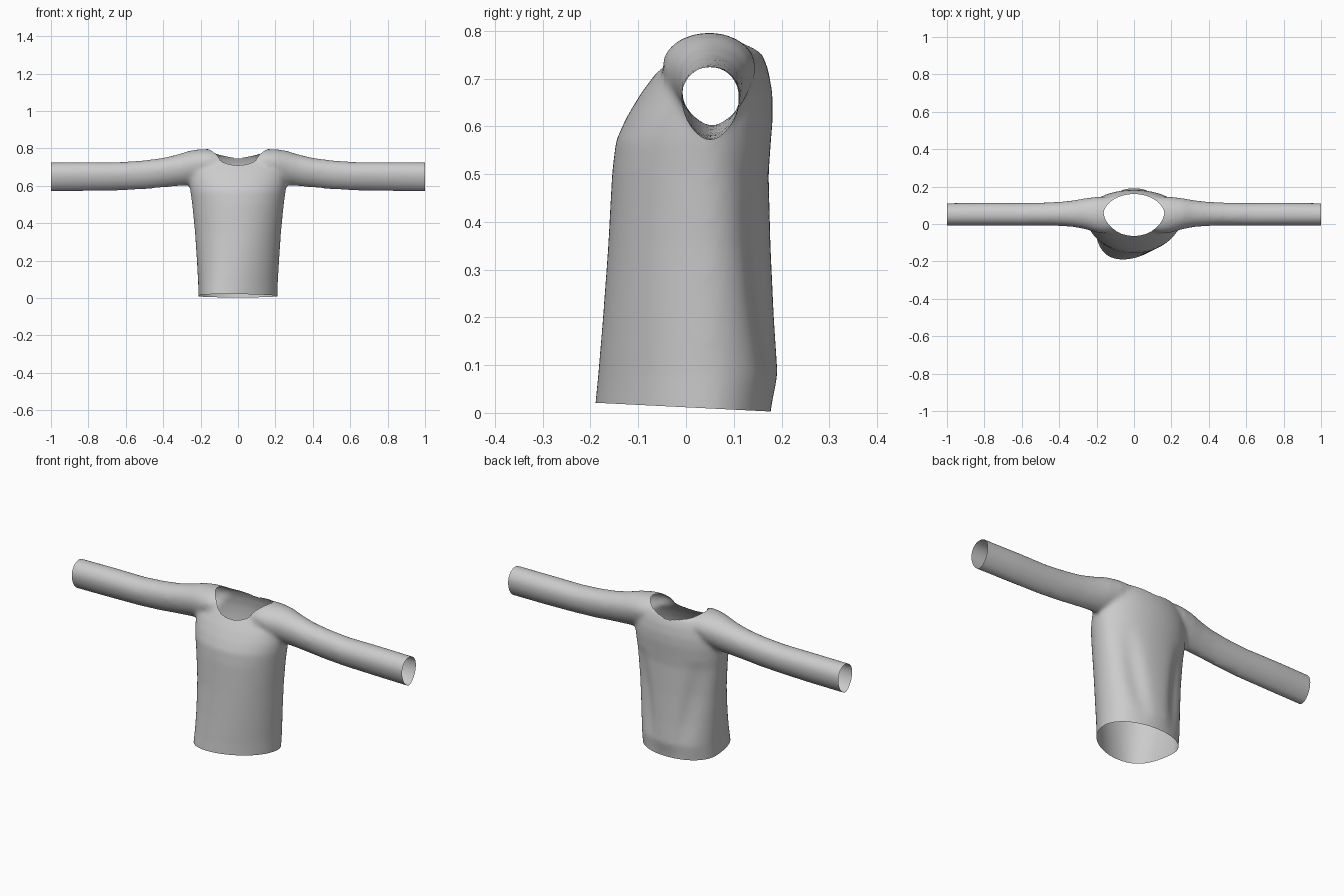
import bpy, bmesh, math
from mathutils import Vector

if "Cube" in bpy.data.objects:
    bpy.data.objects.remove(bpy.data.objects["Cube"])

cloth = bpy.data.materials.new("grey cloth")
cloth.use_nodes = True
grey = (0.6, 0.6, 0.6, 1)
cloth.diffuse_color = grey
cloth.node_tree.nodes["Principled BSDF"].inputs["Base Color"].default_value = grey

SIDES = 64
ANGLES = [2 * math.pi * i / SIDES for i in range(SIDES)]


def power(v, e):
    return math.copysign(abs(v) ** e, v)


def loft(bm, rings):
    """Closed skin through a list of rings."""
    loops = [[bm.verts.new(p) for p in ring] for ring in rings]
    for a, b in zip(loops, loops[1:]):
        for i in range(SIDES):
            j = (i + 1) % SIDES
            bm.faces.new((a[i], a[j], b[j], b[i]))
    bm.faces.new(loops[0])
    bm.faces.new(loops[-1])


def make_object(name, bm):
    bmesh.ops.recalc_face_normals(bm, faces=bm.faces)
    mesh = bpy.data.meshes.new(name)
    bm.to_mesh(mesh)
    bm.free()
    obj = bpy.data.objects.new(name, mesh)
    bpy.context.collection.objects.link(obj)
    return obj


# Torso keys: height, half width, front y, back y, sideways drift of the front
TORSO = [(-0.04, 0.21, -0.192, 0.172, -0.06), (0.02, 0.212, -0.19, 0.18, -0.06),
         (0.08, 0.213, -0.184, 0.192, -0.05), (0.2, 0.22, -0.174, 0.184, -0.03),
         (0.35, 0.23, -0.163, 0.177, -0.01), (0.5, 0.245, -0.155, 0.173, 0),
         (0.57, 0.255, -0.147, 0.178, 0), (0.62, 0.26, -0.124, 0.182, 0),
         (0.67, 0.26, -0.094, 0.181, 0), (0.72, 0.25, -0.056, 0.172, 0),
         (0.76, 0.235, -0.015, 0.156, 0), (0.785, 0.215, 0.025, 0.115, 0),
         (0.796, 0.18, 0.05, 0.085, 0)]


def torso_ring(z, half, front, back, drift):
    mid = 0.04
    ring = []
    for a in ANGLES:
        c, s = math.cos(a), math.sin(a)
        reach = back - mid if s > 0 else mid - front
        x = half * power(c, 0.95) + (drift * s * s if s < 0 else 0)
        ring.append((x, mid + reach * s, z))
    return ring


# Sleeve keys: distance out, top z, bottom z, front y, back y
SLEEVE = [(0, 0.77, 0.64, -0.02, 0.13), (0.15, 0.796, 0.63, -0.05, 0.145),
          (0.2, 0.796, 0.61, -0.045, 0.145), (0.26, 0.787, 0.602, -0.028, 0.138),
          (0.32, 0.768, 0.597, -0.016, 0.127), (0.4, 0.749, 0.59, -0.01, 0.118),
          (0.5, 0.736, 0.58, -0.008, 0.114), (0.62, 0.727, 0.574, -0.01, 0.113),
          (0.8, 0.727, 0.57, -0.01, 0.114), (1.04, 0.725, 0.567, -0.01, 0.111)]


def sleeve_ring(x, top, bottom, front, back):
    mid, level = (front + back) / 2, bottom + 0.6 * (top - bottom)
    ring = []
    for a in ANGLES:
        c, s = math.cos(a), math.sin(a)
        y = mid + (back - front) / 2 * (c if s > 0 else power(c, 1.35))
        ring.append((x, y, level + s * ((top - level) if s > 0 else (level - bottom))))
    return ring


# Torso and sleeves, merged into one soft skin
bm = bmesh.new()
loft(bm, [torso_ring(*k) for k in TORSO])
arms = [(-k[0], *k[1:]) for k in reversed(SLEEVE[1:])] + SLEEVE
loft(bm, [sleeve_ring(*k) for k in arms])
sweater = make_object("sweater", bm)
remesh = sweater.modifiers.new("merge", 'REMESH')
remesh.mode = 'VOXEL'
remesh.voxel_size = 0.009
smooth = sweater.modifiers.new("soften", 'SMOOTH')
smooth.factor = 0.5
smooth.iterations = 16

# Neck opening: an almond-shaped cutter
NECK_W, NECK_Y = 0.162, 0.06


def neck_depth(s):
    return (0.1 if s > 0 else 0.124) * power(s, 1.15)


bm = bmesh.new()
loft(bm, [[(NECK_W * math.cos(a), NECK_Y + neck_depth(math.sin(a)), z)
           for a in ANGLES] for z in (0.6, 1.0)])
cutter = make_object("neck_cutter", bm)
cutter.hide_render = True
cut = sweater.modifiers.new("neck", 'BOOLEAN')
cut.operation = 'DIFFERENCE'
cut.solver = 'EXACT'
cut.object = cutter

# Bake the modifiers
graph = bpy.context.evaluated_depsgraph_get()
baked = bpy.data.meshes.new_from_object(sweater.evaluated_get(graph))
sweater.modifiers.clear()
sweater.data = baked
bpy.data.objects.remove(cutter)

bm = bmesh.new()
bm.from_mesh(baked)


def in_neck(v):
    x, y, z = v.co
    if z < 0.59 or abs(x) > NECK_W + 0.001:
        return False
    s = math.sqrt(max(0, 1 - (x / NECK_W) ** 2))
    return neck_depth(-s) - 0.002 < y - NECK_Y < neck_depth(s) + 0.002


# Drop the pocket left inside the neck, then open the cuffs and the hem
bmesh.ops.delete(bm, geom=[f for f in bm.faces if all(in_neck(v) for v in f.verts)],
                 context='FACES')
for point, normal in (((1, 0, 0), (1, 0, 0)), ((-1, 0, 0), (-1, 0, 0)),
                      ((0, 0.175, 0.003), (0, -0.05, -1))):
    bmesh.ops.bisect_plane(bm, geom=bm.verts[:] + bm.edges[:] + bm.faces[:],
                           plane_co=point, plane_no=normal, clear_outer=True)

# Slack folds across the lower back
for v in bm.verts:
    x, y, z = v.co
    if y > 0.05 and z < 0.55 and abs(x) < 0.3:
        weight = math.sin(math.pi * z / 0.55) * min(1, (y - 0.05) / 0.06)
        side = math.exp(-((abs(x) - 0.13 + 0.15 * (0.3 - z)) / 0.045) ** 2)
        v.co -= Vector((math.copysign(0.4, x), 1, 0)) * 0.014 * weight * side
bm.to_mesh(baked)
bm.free()

baked.materials.clear()
baked.materials.append(cloth)
for p in baked.polygons:
    p.material_index = 0
    p.use_smooth = True
